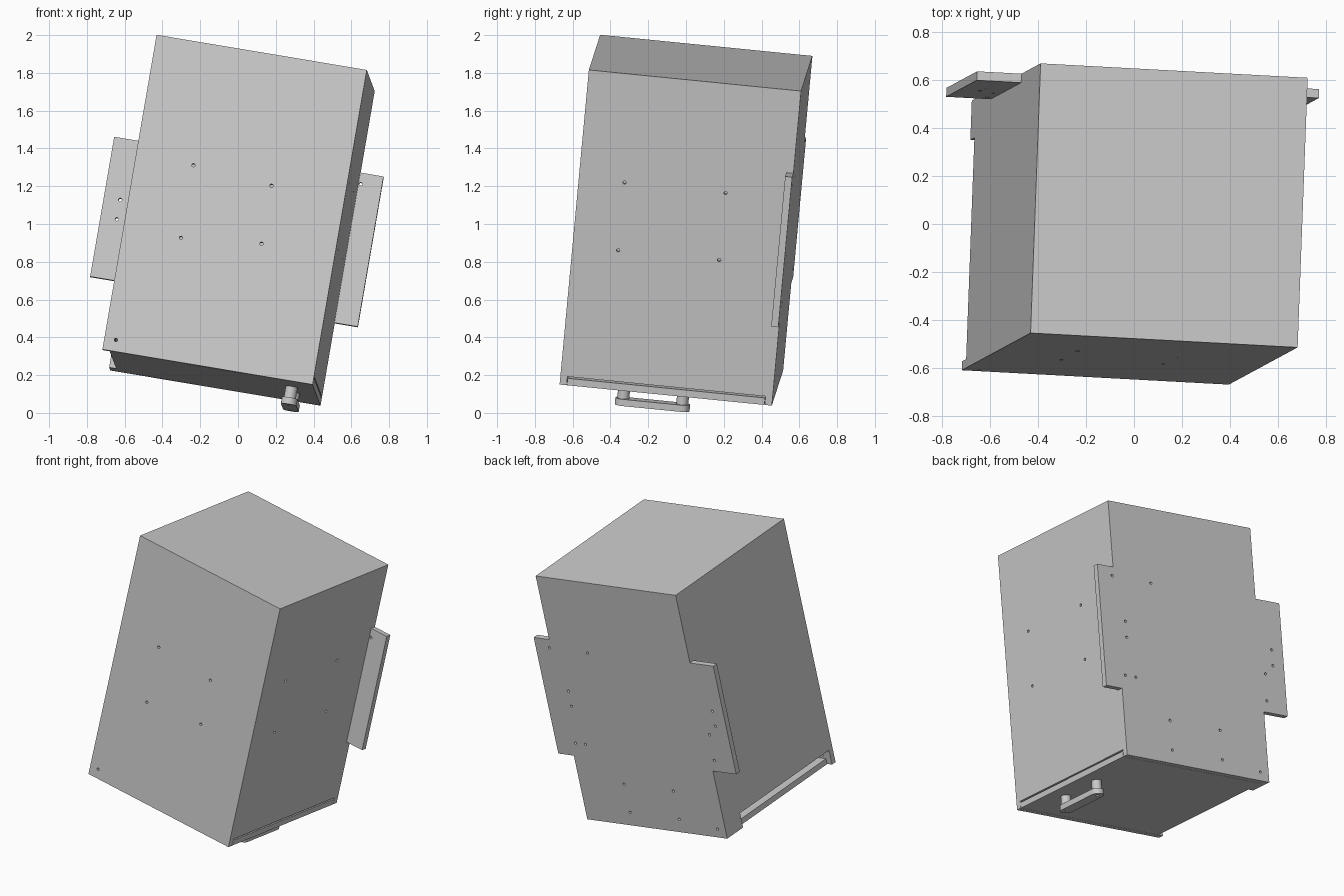
import bpy, bmesh, math
from mathutils import Matrix, Vector

if "Cube" in bpy.data.objects:
    bpy.data.objects.remove(bpy.data.objects["Cube"])

# Tilted local frame: a = across, b = towards the back, c = up
C = Vector((0.003, 0.0, 1.02))
w = Vector((0.169, 0.0913, 0.981)).normalized()
u = Vector((0.985, -0.053, -0.164))
u = (u - w * u.dot(w)).normalized()
v = w.cross(u)
FRAME = Matrix.Translation(C) @ Matrix((u, v, w)).transposed().to_4x4()

A, B, H, T = 0.565, 0.565, 0.8485, 0.0375   # half width, half depth, half height, board
PLACE = {'a': lambda p, q, d: (d, p, q),
         'b': lambda p, q, d: (p, d, q),
         'c': lambda p, q, d: (p, q, d)}


def prism_mesh(name, pts, axis, lo, hi):
    """Extrude a closed 2D outline along a local axis."""
    bm = bmesh.new()
    put = PLACE[axis]
    face = bm.faces.new([bm.verts.new(put(p, q, lo)) for p, q in pts])
    ext = bmesh.ops.extrude_face_region(bm, geom=[face])
    moved = [g for g in ext['geom'] if isinstance(g, bmesh.types.BMVert)]
    bmesh.ops.translate(bm, verts=moved, vec=put(0, 0, hi - lo))
    bmesh.ops.recalc_face_normals(bm, faces=bm.faces)
    me = bpy.data.meshes.new(name)
    bm.to_mesh(me)
    bm.free()
    ob = bpy.data.objects.new(name, me)
    ob.matrix_world = FRAME
    bpy.context.collection.objects.link(ob)
    return ob


def circle(p, q, r, n=12):
    return [(p + r * math.cos(2 * math.pi * i / n), q + r * math.sin(2 * math.pi * i / n))
            for i in range(n)]


def rect(p0, p1, q0, q1):
    return [(p0, q0), (p1, q0), (p1, q1), (p0, q1)]


def board(name, pts, axis, lo, hi, holes=(), r=0.009):
    """A board with round holes drilled straight through it."""
    ob = prism_mesh(name, pts, axis, lo, hi)
    if not holes:
        return ob
    cutters = []
    for p, q in holes:
        cut = prism_mesh("drill", circle(p, q, r), axis, lo - 0.01, hi + 0.01)
        cut.hide_render = True
        m = ob.modifiers.new("hole", 'BOOLEAN')
        m.operation, m.solver, m.object = 'DIFFERENCE', 'EXACT', cut
        cutters.append(cut)
    bpy.context.view_layer.update()
    ev = ob.evaluated_get(bpy.context.evaluated_depsgraph_get())
    drilled = bpy.data.meshes.new_from_object(ev)
    ob.modifiers.clear()
    ob.data = drilled
    for cut in cutters:
        bpy.data.objects.remove(cut)
    return ob


# Front board with four screw holes and the floor pivot hole
board("front_board", rect(-A, A, -H, H), 'b', -B, -B + T,
      [(-0.255, 0.197), (0.171, 0.158), (-0.255, -0.195), (0.171, -0.155), (-0.503, -0.787)])

# Back board with mounting wings left and right
LW, RW, LH, RH = 0.753, 0.69, 0.377, 0.405
back = [(-A, -H), (A, -H), (A, -RH), (RW, -RH), (RW, RH), (A, RH), (A, H),
        (-A, H), (-A, LH), (-LW, LH), (-LW, -LH), (-A, -LH)]
back_holes = [(0.577, 0.345), (0.27, 0.345), (0.497, 0.053), (0.497, -0.053),
              (0.53, -0.313), (0.448, -0.313), (0.197, -0.56), (0.197, -0.757),
              (-0.2, -0.56), (-0.2, -0.757), (-0.5, -0.79), (-0.665, 0.052),
              (-0.665, -0.053), (-0.6, -0.119), (-0.595, -0.3)]
board("back_board", back, 'b', B - T, B, back_holes)

# Side boards: the left one is cut short above the swinging floor
bi = B - T
left = [(-bi, -H + 0.1), (B - 0.165, -H + 0.1), (B - 0.165, -H), (bi, -H), (bi, H), (-bi, H)]
board("left_board", left, 'a', -A, -A + T)
board("right_board", rect(-bi, bi, -H + T + 0.009, H), 'a', A - T, A,
      [(-0.322, 0.266), (0.216, 0.264), (-0.322, -0.1), (0.216, -0.098)])

# Roof and floor
board("roof_board", rect(-A + T, A - T, -bi, bi), 'c', H - T, H)
board("floor_board", rect(-A + T, A, -bi + 0.002, bi - 0.002), 'c', -H, -H + T)

# Pull handle below the floor: two posts and a round-ended bar
ha, hb, hw, reach = 0.44, -0.07, 0.042, 0.157
bar = []
for side in (1, -1):
    for i in range(13):
        t = math.pi * i / 12 + (0 if side > 0 else math.pi)
        bar.append((ha + hw * math.cos(t), hb + side * reach + hw * math.sin(t)))
parts = [board("handle_bar", bar, 'c', -H - 0.096, -H - 0.06,
               [(ha, hb - reach), (ha, hb + reach)], 0.013)]
for side, label in ((1, "back"), (-1, "front")):
    parts.append(prism_mesh("handle_post_" + label,
                            circle(ha, hb + side * reach, 0.032, 24), 'c', -H - 0.06, -H))

bpy.ops.object.select_all(action='DESELECT')
for ob in parts:
    ob.select_set(True)
bpy.context.view_layer.objects.active = parts[0]
bpy.ops.object.shade_smooth_by_angle()
